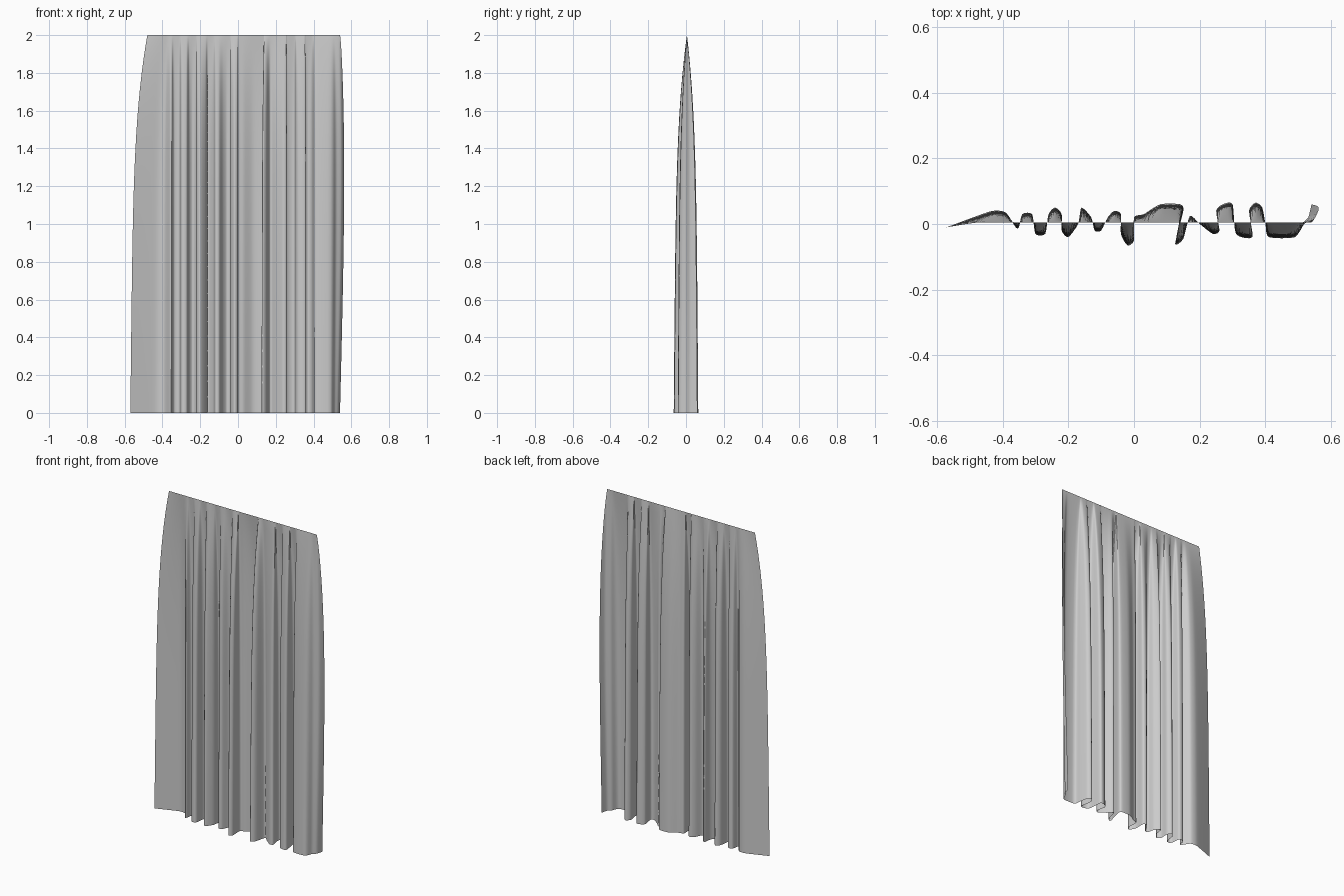
import bpy
import bmesh
import math
from mathutils import Vector

HEIGHT = 2.0
ROWS = 40        # divisions down the drop
STEPS = 4        # samples between two hem points

cube = bpy.data.objects.get("Cube")
if cube:
    bpy.data.objects.remove(cube, do_unlink=True)

# Hem line seen from above, in hundredths, from the right side to the left
HEM = [(-57, -1), (-49, 2), (-43, 4), (-39, 3.5), (-36, -1), (-35, -1), (-34, 3),
       (-31, 3), (-30, -3), (-27, -3), (-26, 3), (-24, 5), (-22, 3),
       (-22, -2), (-20, -4), (-17, 0), (-16, 5), (-13, 2), (-12, -2),
       (-10, -2), (-8, 2), (-6, 4), (-4, 3), (-4, -3), (-2, -6.5), (0, -5),
       (0, 2), (3, 3), (8, 6), (14, 6), (15, 4), (12.5, -6), (15, -4.5),
       (17, 2.5), (20, 0), (24, -3), (26, -2), (25, 4), (27, 6), (30, 6),
       (31, -3), (36, -4), (35, 4), (37, 6.5), (39, 5), (40, 0), (41, -4),
       (49, -4), (51, 0), (53, 2), (54, 6)]


def spline(points):
    """Smooth curve through the hem points."""
    pts = [Vector(p) / 100 for p in points]
    pts = [pts[0]] + pts + [pts[-1]]
    out = []
    for a, b, c, d in zip(pts, pts[1:], pts[2:], pts[3:]):
        for i in range(STEPS):
            t = i / STEPS
            m, n = (c - a) * 0.35, (d - b) * 0.35
            out.append(b * (2*t**3 - 3*t*t + 1) + m * (t**3 - 2*t*t + t)
                       + c * (3*t*t - 2*t**3) + n * (t**3 - t*t))
    return out + [pts[-1]]


def heading_line(hem):
    """Straight gathered top edge: folds flattened so x never runs back."""
    xs = [p.x for p in hem]
    top = []
    for i in range(len(xs)):
        x = (max(xs[:i + 1]) + min(xs[i:])) / 2
        if x < -0.36:                      # outer edge draws inward
            x = -0.36 + (x + 0.36) * 0.57
        top.append(Vector((x, 0.005)))
    return top


# Curtain sheet: the flat heading opens quickly into the full folds
hem = spline(HEM)
heading = heading_line(hem)
bm = bmesh.new()
grid = []
for r in range(ROWS + 1):
    t = (r / ROWS) ** 1.7
    spread = 0.75 * (1 - (1 - t) ** 5) + 0.25 * t
    belly = math.sin(math.pi * t ** 0.7)
    row = []
    for top, low in zip(heading, hem):
        p = top.lerp(low, spread)
        p.x += 0.022 * belly * max(0, (low.x - 0.49) / 0.05)
        row.append(bm.verts.new((p.x, p.y, HEIGHT * (1 - t))))
    grid.append(row)
for upper, lower in zip(grid, grid[1:]):
    for i in range(len(upper) - 1):
        bm.faces.new((upper[i], lower[i], lower[i + 1], upper[i + 1]))

mesh = bpy.data.meshes.new("curtain")
bm.to_mesh(mesh)
bm.free()
curtain = bpy.data.objects.new("curtain", mesh)
bpy.context.collection.objects.link(curtain)

# Plain grey cloth
cloth = bpy.data.materials.new("grey cloth")
cloth.use_nodes = True
colour = (0.6, 0.6, 0.6, 1)
cloth.diffuse_color = colour
cloth.node_tree.nodes["Principled BSDF"].inputs["Base Color"].default_value = colour
mesh.materials.append(cloth)

bpy.context.view_layer.objects.active = curtain
curtain.select_set(True)
bpy.ops.object.shade_smooth()
